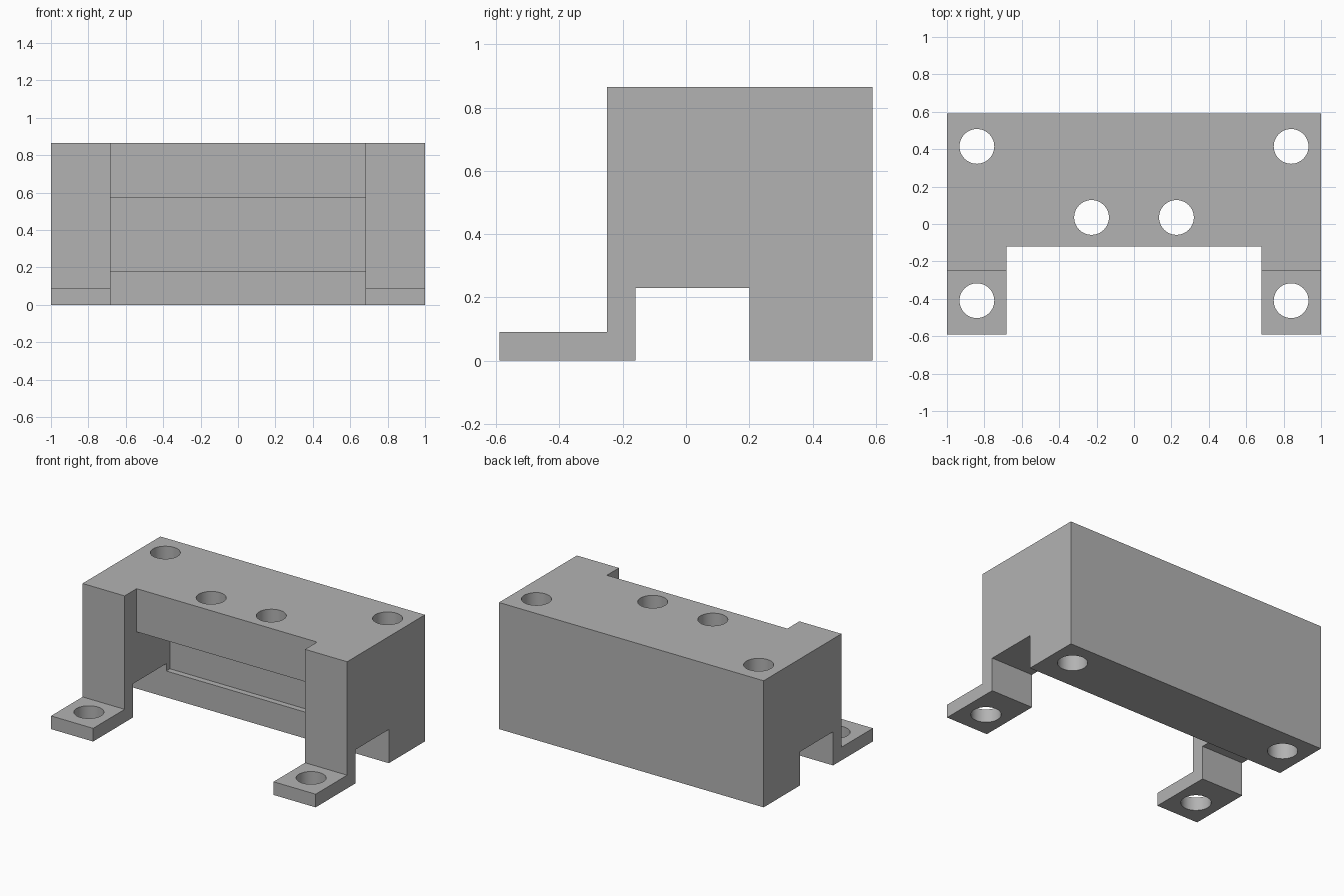
import bpy, bmesh, math

old = bpy.data.objects.get("Cube")
if old:
    bpy.data.objects.remove(old, do_unlink=True)

grey = bpy.data.materials.new("plain_grey")
grey.use_nodes = True
colour = (0.45, 0.45, 0.45, 1)
grey.diffuse_color = colour
grey.node_tree.nodes["Principled BSDF"].inputs["Base Color"].default_value = colour


def make_object(name, bm):
    bmesh.ops.recalc_face_normals(bm, faces=bm.faces)
    mesh = bpy.data.meshes.new(name)
    bm.to_mesh(mesh)
    bm.free()
    mesh.materials.append(grey)
    obj = bpy.data.objects.new(name, mesh)
    bpy.context.collection.objects.link(obj)
    return obj


def extrude_profile(name, points, half_width):
    """Sweep a side (y, z) outline along x."""
    bm = bmesh.new()
    face = bm.faces.new([bm.verts.new((-half_width, y, z)) for y, z in points])
    swept = bmesh.ops.extrude_face_region(bm, geom=[face])["geom"]
    verts = [v for v in swept if isinstance(v, bmesh.types.BMVert)]
    bmesh.ops.translate(bm, vec=(2 * half_width, 0, 0), verts=verts)
    return make_object(name, bm)


def cut(target, cutter):
    mod = target.modifiers.new(cutter.name, 'BOOLEAN')
    mod.operation = 'DIFFERENCE'
    mod.solver = 'EXACT'
    mod.object = cutter
    bpy.context.view_layer.objects.active = target
    bpy.ops.object.modifier_apply(modifier=mod.name)
    bpy.data.objects.remove(cutter, do_unlink=True)


# Body with feet and the cross channel underneath
top = 0.865
bracket = extrude_profile("bracket_body", [
    (-0.59, 0), (-0.16, 0), (-0.16, 0.23), (0.20, 0.23), (0.20, 0),
    (0.59, 0), (0.59, top), (-0.25, top), (-0.25, 0.09), (-0.59, 0.09)], 1)

# Stepped opening between the two legs
cut(bracket, extrude_profile("front_opening", [
    (-0.8, -0.2), (0.20, -0.2), (0.20, 0.18), (0.24, 0.18),
    (0.24, 0.57), (-0.12, 0.57), (-0.12, 1.1), (-0.8, 1.1)], 0.682))

# Vertical screw holes: rear corners, feet and centre pair
for side in (-1, 1):
    for x, y in ((0.84, 0.415), (0.84, -0.41), (0.227, 0.035)):
        bm = bmesh.new()
        bmesh.ops.create_cone(bm, cap_ends=True, segments=48, radius1=0.093,
                              radius2=0.093, depth=3)
        bmesh.ops.translate(bm, vec=(side * x, y, 0.4), verts=bm.verts)
        cut(bracket, make_object("screw_hole", bm))

# Smooth hole walls, sharp block edges
bpy.ops.object.select_all(action='DESELECT')
bracket.select_set(True)
bpy.context.view_layer.objects.active = bracket
bpy.ops.object.shade_smooth_by_angle(angle=math.radians(30))
